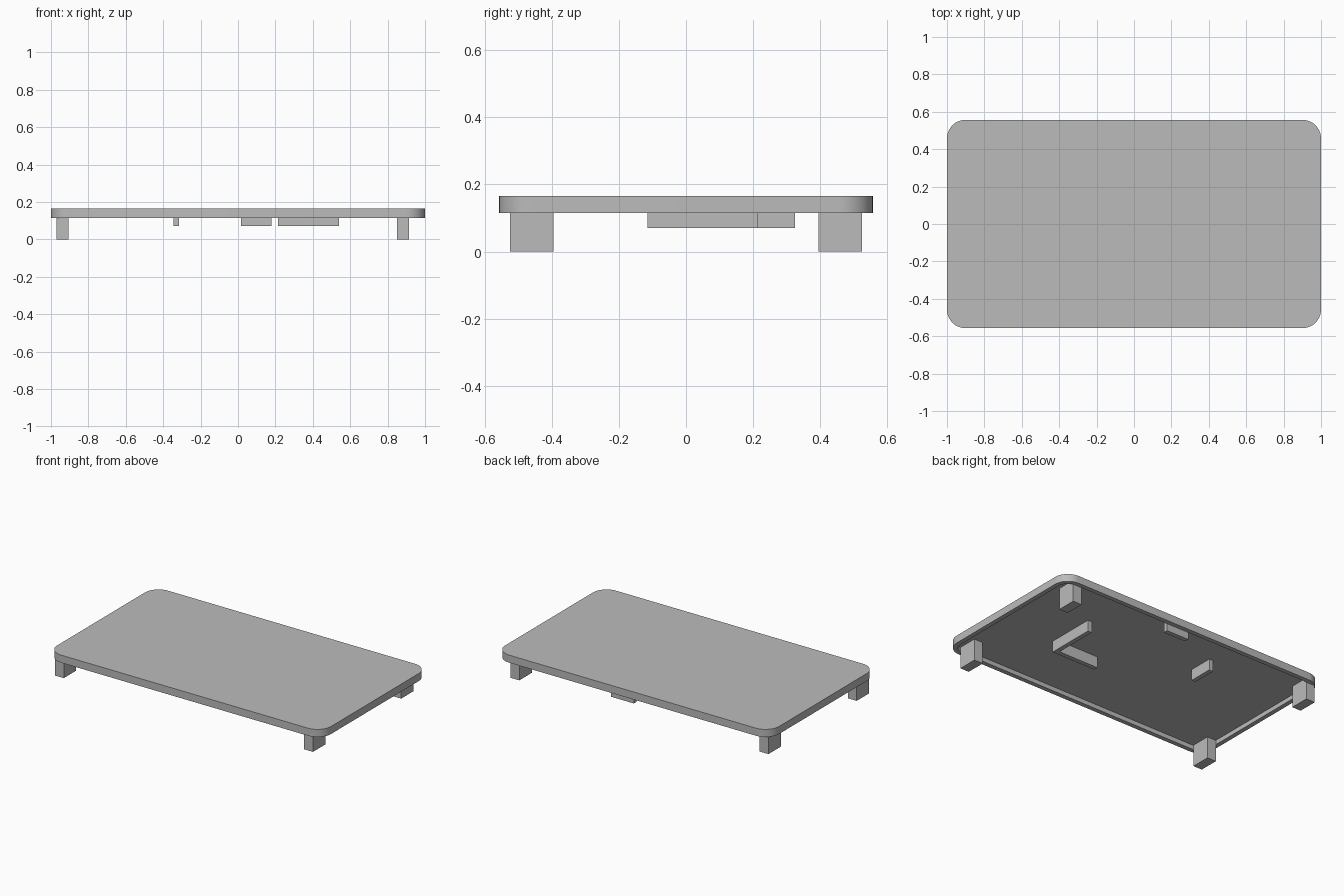
import bpy
import bmesh
import math

cube = bpy.data.objects.get("Cube")
if cube:
    bpy.data.objects.remove(cube, do_unlink=True)

grey = bpy.data.materials.new("plain grey")
grey.use_nodes = True
grey.diffuse_color = (0.5, 0.5, 0.5, 1)
grey.node_tree.nodes["Principled BSDF"].inputs["Base Color"].default_value = grey.diffuse_color

HALF_X, HALF_Y, RADIUS = 1.0, 0.557, 0.1
WALL, RIM_Z, CEILING, TOP = 0.03, 0.115, 0.144, 0.165
SEGMENTS = 12


def finish(bm, name):
    bmesh.ops.recalc_face_normals(bm, faces=bm.faces[:])
    mesh = bpy.data.meshes.new(name)
    bm.to_mesh(mesh)
    bm.free()
    mesh.materials.append(grey)
    obj = bpy.data.objects.new(name, mesh)
    bpy.context.collection.objects.link(obj)
    return obj


def rounded_loop(bm, inset, z):
    """Ring of vertices round a rectangle with rounded corners."""
    r = RADIUS - inset
    ring = []
    for i, (sx, sy) in enumerate([(1, 1), (-1, 1), (-1, -1), (1, -1)]):
        for k in range(SEGMENTS + 1):
            a = math.pi / 2 * (i + k / SEGMENTS)
            ring.append(bm.verts.new((sx * (HALF_X - RADIUS) + r * math.cos(a),
                                      sy * (HALF_Y - RADIUS) + r * math.sin(a), z)))
    return ring


def box(name, x0, x1, y0, y1, z0):
    """Block hanging from the ceiling of the recess down to z0."""
    bm = bmesh.new()
    bmesh.ops.create_cube(bm, size=1)
    z1 = CEILING + 0.005
    for v in bm.verts:
        v.co.x = x1 if v.co.x > 0 else x0
        v.co.y = y1 if v.co.y > 0 else y0
        v.co.z = z1 if v.co.z > 0 else z0
    return finish(bm, name)


# Lid: rounded tray with a thin rim around a hollow underside
bm = bmesh.new()
rings = [rounded_loop(bm, inset, z) for inset, z in
         [(0, TOP), (0, RIM_Z), (WALL, RIM_Z), (WALL, CEILING)]]
bm.faces.new(rings[0])
bm.faces.new(rings[-1])
for upper, lower in zip(rings, rings[1:]):
    for i in range(len(upper)):
        j = (i + 1) % len(upper)
        bm.faces.new((upper[i], upper[j], lower[j], lower[i]))
lid = finish(bm, "lid")
bpy.context.view_layer.objects.active = lid
lid.select_set(True)
bpy.ops.object.shade_smooth_by_angle(angle=math.radians(30))

# Feet at the corners
for side, x in (("right", -0.97), ("left", 0.85)):
    box(f"front_{side}_foot", x, x + 0.065, -0.525, -0.395, 0)
    box(f"back_{side}_foot", x, x + 0.065, 0.395, 0.525, 0)

# Locating ribs under the lid
RIB_Z = 0.07
box("corner_rib_long", 0.51, 0.54, -0.115, 0.215, RIB_Z)
box("corner_rib_short", 0.215, 0.51, -0.115, -0.085, RIB_Z)
box("back_rib", 0.015, 0.18, 0.493, 0.523, RIB_Z)
box("side_rib", -0.345, -0.315, 0.16, 0.325, RIB_Z)
